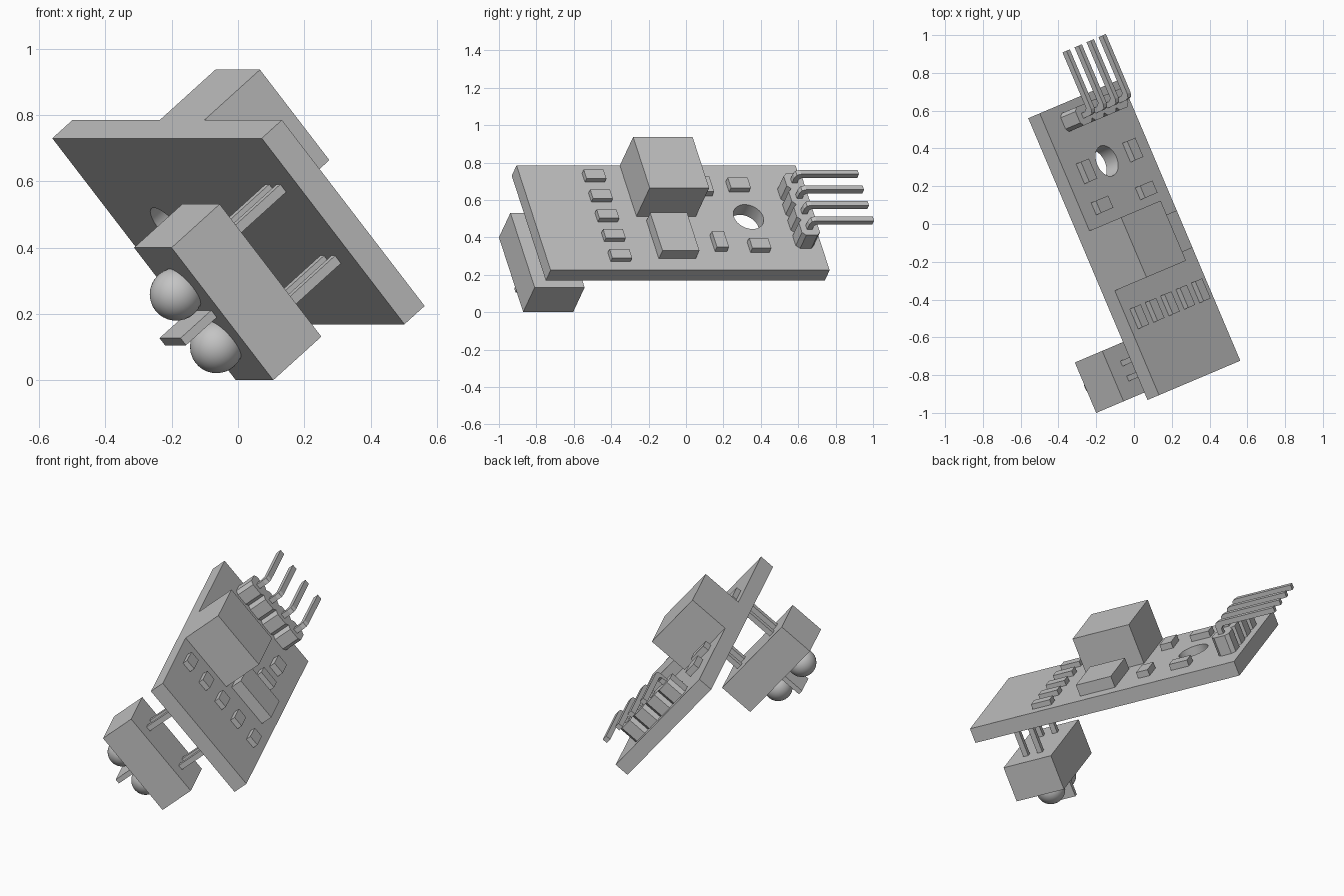
import bpy, bmesh, math
from mathutils import Matrix, Vector

if "Cube" in bpy.data.objects:
    bpy.data.objects.remove(bpy.data.objects["Cube"], do_unlink=True)

# Single grey finish
grey = bpy.data.materials.new("plain_grey")
grey.use_nodes = True
COLOUR = (0.55, 0.55, 0.55, 1)
grey.diffuse_color = COLOUR
grey.node_tree.nodes["Principled BSDF"].inputs["Base Color"].default_value = COLOUR

# Tilted board frame: u along the board, v across it, w out of its top face
u = Vector((0.39, -0.921, 0)).normalized()
n = Vector((-u.y, u.x, 0))
up = Vector((0, 0, 1))
v = (0.64 * n - 0.768 * up).normalized()
w = u.cross(v)
FRAME = Matrix.Translation((-0.56, 0.56, 0.73)) @ Matrix((u, v, w)).transposed().to_4x4()
LENGTH, WIDTH, THICK = 1.62, 0.73, 0.086


def finish(name, bm):
    bmesh.ops.recalc_face_normals(bm, faces=bm.faces)
    mesh = bpy.data.meshes.new(name)
    bm.to_mesh(mesh)
    bm.free()
    mesh.materials.append(grey)
    obj = bpy.data.objects.new(name, mesh)
    bpy.context.collection.objects.link(obj)
    obj.matrix_world = FRAME
    return obj


def box(name, us, vs, ws):
    bm = bmesh.new()
    bmesh.ops.create_cube(bm, size=1)
    spans = (us, vs, ws)
    for vert in bm.verts:
        vert.co = [s[0] if c < 0 else s[1] for c, s in zip(vert.co, spans)]
    return finish(name, bm)


def prism(name, points, offset):
    bm = bmesh.new()
    face = bm.faces.new([bm.verts.new(p) for p in points])
    moved = bmesh.ops.extrude_face_region(bm, geom=[face])["geom"]
    bmesh.ops.translate(bm, vec=offset,
                        verts=[e for e in moved if isinstance(e, bmesh.types.BMVert)])
    return finish(name, bm)


def chip(name, cu, cv, lu, lv, height):
    return box(name, (cu - lu / 2, cu + lu / 2), (cv - lv / 2, cv + lv / 2),
               (THICK, THICK + height))


# Circuit board with a round mounting hole
board = box("board", (0, LENGTH), (0, WIDTH), (0, THICK))
bm = bmesh.new()
bmesh.ops.create_cone(bm, cap_ends=True, segments=40, radius1=0.085, radius2=0.085,
                      depth=0.4, matrix=Matrix.Translation((0.37, 0.358, 0.04)))
cutter = finish("hole_cutter", bm)
cutter.hide_render = True
mod = board.modifiers.new("hole", 'BOOLEAN')
mod.operation = 'DIFFERENCE'
mod.object = cutter
mod.solver = 'EXACT'
bpy.context.view_layer.update()
cut = bpy.data.meshes.new_from_object(board.evaluated_get(bpy.context.evaluated_depsgraph_get()))
board.modifiers.clear()
board.data = cut
bpy.data.objects.remove(cutter, do_unlink=True)
for obj in bpy.context.selected_objects:
    obj.select_set(False)
board.select_set(True)
bpy.context.view_layer.objects.active = board
bpy.ops.object.shade_smooth_by_angle(angle=math.radians(30))

# Large trimmer block and flat chip beside it
box("trimmer_block", (0.675, 1.02), (0, 0.355), (THICK, 0.323))
box("flat_chip", (0.756, 0.97), (0.385, 0.65), (THICK, 0.153))

# Row of five resistors and four scattered parts
for i in range(5):
    chip(f"resistor_{i + 1}", 1.197, 0.086 + 0.138 * i, 0.115, 0.062, 0.03)
for i, (cu, cv, lu, lv) in enumerate([(0.379, 0.15, 0.115, 0.072), (0.577, 0.158, 0.07, 0.11),
                                      (0.595, 0.543, 0.07, 0.11), (0.371, 0.57, 0.11, 0.072)]):
    chip(f"small_part_{i + 1}", cu, cv, lu, lv, 0.036)

# Pin header: chamfered blocks with right-angled pins
PITCH, CH, T = 0.108, 0.02, 0.015
for i in range(4):
    a, b = 0.045, 0.15
    lo = 0.146 + PITCH * i
    hi, mid = lo + PITCH, lo + PITCH / 2
    outline = [(a + CH, lo), (b - CH, lo), (b, lo + CH), (b, hi - CH),
               (b - CH, hi), (a + CH, hi), (a, hi - CH), (a, lo + CH)]
    prism(f"header_block_{i + 1}", [(x, y, THICK) for x, y in outline], (0, 0, 0.11))
    pu, pw, tip = 0.1, 0.255, -0.25
    bend = [(pu + T, 0.15), (pu + T, pw - T), (pu + T / 2, pw + T / 2), (pu - T, pw + T),
            (tip, pw + T), (tip, pw - T), (pu - 2 * T, pw - T), (pu - T, pw - 2 * T),
            (pu - T, 0.15)]
    prism(f"header_pin_{i + 1}", [(x, mid - T, z) for x, z in bend], (0, 2 * T, 0))

# Sensor housing hung under the board on four legs
CU, CV, BASE, TOP = 1.432, 0.336, -0.424, -0.219
box("sensor_housing", (CU - 0.145, CU + 0.145), (CV - 0.26, CV + 0.26), (BASE, TOP))
for i, (su, sv) in enumerate([(-1, -1), (1, -1), (-1, 1), (1, 1)]):
    lu, lv = CU + 0.043 * su, CV + 0.14 * sv
    box(f"sensor_leg_{i + 1}", (lu - T, lu + T), (lv - T, lv + T), (TOP, 0))

# Two domed lenses and the divider between them
for name, side in (("lens_upper", -1), ("lens_lower", 1)):
    bm = bmesh.new()
    bmesh.ops.create_uvsphere(bm, u_segments=32, v_segments=16, radius=0.08,
                              matrix=Matrix.Translation((CU, CV + 0.103 * side, BASE - 0.031)))
    for f in bm.faces:
        f.smooth = True
    finish(name, bm)
box("lens_divider", (CU - 0.083, CU + 0.08), (CV - 0.014, CV + 0.014), (-0.555, BASE))
